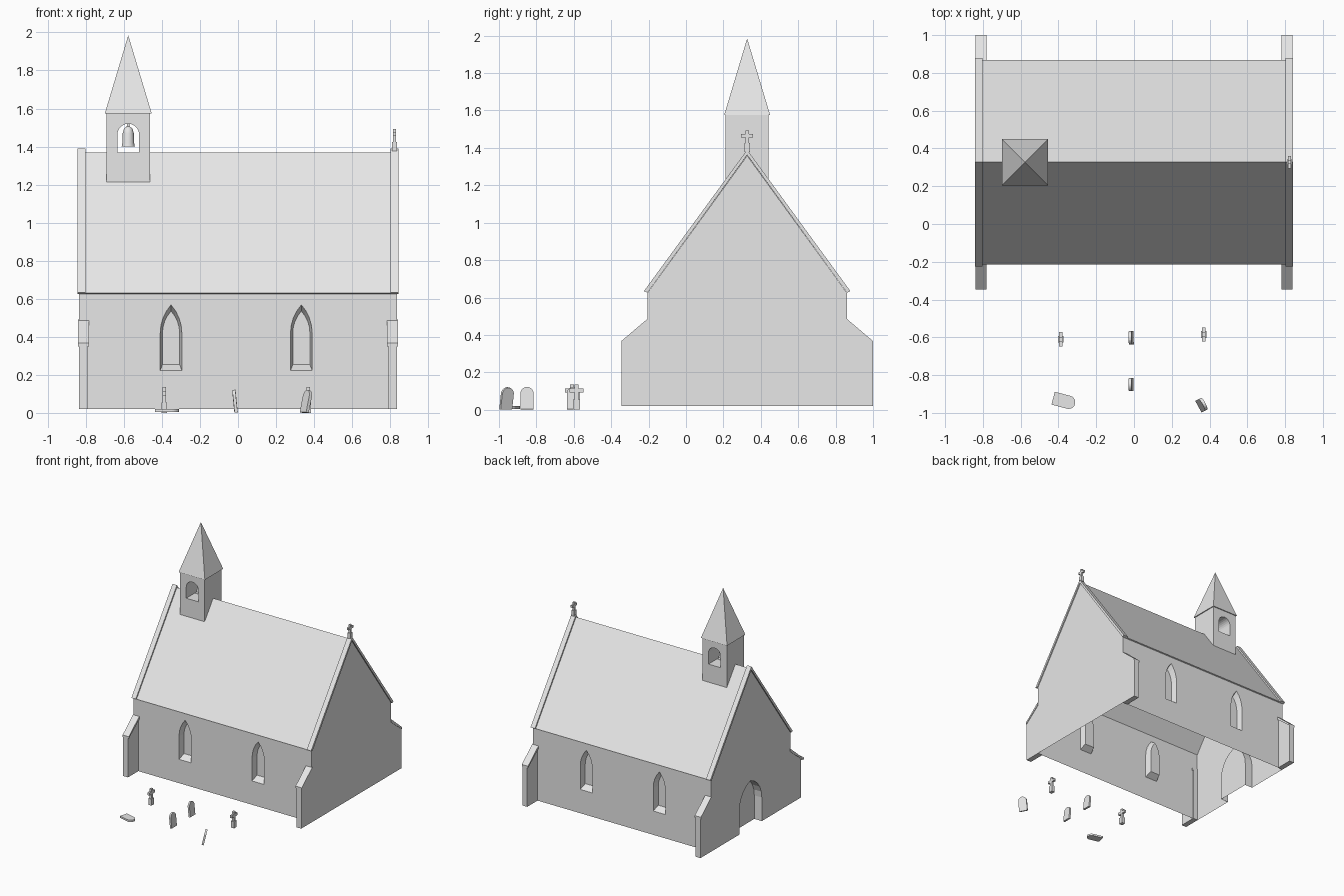
import bpy, bmesh, math
from mathutils import Matrix, Vector, Euler

if "Cube" in bpy.data.objects:
    bpy.data.objects.remove(bpy.data.objects["Cube"])

CY = 0.327     # y of the ridge line
BASE = 0.02    # bottom of the walls

stone = bpy.data.materials.new("pale_stone")
stone.use_nodes = True
stone.diffuse_color = (0.8, 0.8, 0.8, 1)
stone.node_tree.nodes["Principled BSDF"].inputs["Base Color"].default_value = (0.8, 0.8, 0.8, 1)


def finish(name, bm):
    bmesh.ops.recalc_face_normals(bm, faces=bm.faces)
    mesh = bpy.data.meshes.new(name)
    bm.to_mesh(mesh)
    bm.free()
    mesh.materials.append(stone)
    obj = bpy.data.objects.new(name, mesh)
    bpy.context.collection.objects.link(obj)
    return obj


def add_prism(bm, pts, axis, a, b, far=None):
    """Extrude a 2D outline along x or y, optionally to a different far outline."""
    def place(p, d):
        return (d, p[0], p[1]) if axis == "x" else (p[0], d, p[1])
    lo = [bm.verts.new(place(p, a)) for p in pts]
    hi = [bm.verts.new(place(p, b)) for p in far or pts]
    bm.faces.new(lo)
    bm.faces.new(hi[::-1])
    for i in range(len(pts)):
        j = (i + 1) % len(pts)
        bm.faces.new((lo[i], hi[i], hi[j], lo[j]))


def prism(name, pts, axis, a, b):
    bm = bmesh.new()
    add_prism(bm, pts, axis, a, b)
    return finish(name, bm)


def add_box(bm, size, center):
    m = Matrix.Translation(center) @ Matrix.Diagonal((*size, 1))
    bmesh.ops.create_cube(bm, size=1, matrix=m)


def arch(c, w, z0, spring, peak, n=4):
    """Arched outline centred on c; round when peak - spring equals w."""
    h = peak - spring
    r = (w * w + h * h) / (2 * w)
    end = math.asin(min(1, h / r))
    side = [(w - r + r * math.cos(end * i / n), spring + r * math.sin(end * i / n))
            for i in range(n)]
    right = [(w, z0)] + side
    return ([(c + x, z) for x, z in right] + [(c, peak)]
            + [(c - x, z) for x, z in reversed(right)])


def cut(obj, bm):
    """Subtract the shapes in bm from obj and keep the plain result."""
    cutter = finish("cutter", bm)
    cutter.hide_render = True
    mod = obj.modifiers.new("cut", "BOOLEAN")
    mod.object = cutter
    mod.operation = "DIFFERENCE"
    mod.solver = "EXACT"
    graph = bpy.context.evaluated_depsgraph_get()
    mesh = bpy.data.meshes.new_from_object(obj.evaluated_get(graph))
    obj.modifiers.clear()
    obj.data = mesh
    bpy.data.objects.remove(cutter)


# Walls: a gabled block with splayed window recesses and a door recess
HW = 0.533
walls = prism("walls", [(CY - HW, BASE), (CY + HW, BASE), (CY + HW, 0.625),
                        (CY, 1.358), (CY - HW, 0.625)], "x", -0.835, 0.835)
bm = bmesh.new()
for x in (-0.352, 0.333):
    outer = arch(x, 0.0575, 0.22, 0.42, 0.57)
    inner = arch(x, 0.045, 0.255, 0.42, 0.535)
    for s in (-1, 1):
        add_prism(bm, outer, "y", CY + s * (HW + 0.003), CY + s * (HW - 0.05), inner)
add_prism(bm, arch(CY, 0.15, BASE - 0.05, 0.22, 0.42, 5), "x", -0.9, -0.765)
cut(walls, bm)

# The walls are an open shell underneath
bm = bmesh.new()
bm.from_mesh(walls.data)
floor = [f for f in bm.faces if f.normal.z < -0.9 and f.calc_center_median().z < BASE + 0.01]
bmesh.ops.delete(bm, geom=floor, context="FACES")
bm.to_mesh(walls.data)
bm.free()


def chevron(w, eave, ridge, w2, eave2, ridge2):
    return [(CY - w, eave), (CY, ridge), (CY + w, eave),
            (CY + w2, eave2), (CY, ridge2), (CY - w2, eave2)]


# Roof covering and the raised gable copings
prism("roof", chevron(0.541, 0.63, 1.37, 0.533, 0.626, 1.359), "x", -0.81, 0.81)
for side, s in (("right", -1), ("left", 1)):
    prism(side + "_coping", chevron(0.552, 0.634, 1.39, 0.533, 0.626, 1.362),
          "x", s * 0.802, s * 0.843)

# Corner buttresses with sloping caps
for side, sx in (("right", -1), ("left", 1)):
    for end, sy in (("front", -1), ("back", 1)):
        def shift(pts):
            return [(CY + sy * y, z) for y, z in pts]
        name = side + "_" + end + "_buttress"
        prism(name, shift([(HW - 0.005, BASE), (0.672, BASE), (0.672, 0.365),
                           (HW - 0.005, 0.485)]), "x", sx * 0.79, sx * 0.835)
        prism(name + "_cap", shift([(HW - 0.005, 0.465), (0.673, 0.35), (0.673, 0.367),
                                    (HW - 0.005, 0.49)]), "x", sx * 0.782, sx * 0.84)

# Bell tower straddling the ridge, with an arched opening front to back
TX, TW = -0.577, 0.115
tower = prism("bell_tower", [(CY - TW, 1.215), (CY, 1.36), (CY + TW, 1.215),
                             (CY + TW, 1.578), (CY - TW, 1.578)], "x", TX - TW, TX + TW)
bm = bmesh.new()
add_prism(bm, arch(TX, 0.057, 1.368, 1.463, 1.52, 6), "y", CY - 0.3, CY + 0.3)
cut(tower, bm)

# Spire
bm = bmesh.new()
m = Matrix.Translation((TX, CY, 1.78)) @ Matrix.Rotation(math.pi / 4, 4, "Z")
bmesh.ops.create_cone(bm, cap_ends=True, segments=4, radius1=0.123 * math.sqrt(2),
                      radius2=0, depth=0.41, matrix=m)
finish("spire", bm)

# Bell, turned from a profile
bm = bmesh.new()
profile = [(0, 1.4), (0.035, 1.4), (0.031, 1.42), (0.029, 1.47), (0.022, 1.495),
           (0.008, 1.505), (0.006, 1.53)]
ring = [bm.verts.new((TX + r, CY, z)) for r, z in profile]
edges = [bm.edges.new(pair) for pair in zip(ring, ring[1:])]
bmesh.ops.spin(bm, geom=ring + edges, cent=(TX, CY, 0), axis=(0, 0, 1),
               angle=math.tau, steps=16)
bmesh.ops.remove_doubles(bm, verts=bm.verts, dist=0.0005)
bell = finish("bell", bm)
bpy.context.view_layer.objects.active = bell
bell.select_set(True)
bpy.ops.object.shade_smooth_by_angle(angle=math.radians(40))


# Crosses: on the gable and in the graveyard
def cross(name, loc, scale=1):
    bm = bmesh.new()
    add_box(bm, (0.03, 0.036, 0.055), (0, 0, 0.0275))
    add_box(bm, (0.018, 0.022, 0.135), (0, 0, 0.0675))
    add_box(bm, (0.018, 0.076, 0.022), (0, 0, 0.102))
    bmesh.ops.transform(bm, verts=bm.verts,
                        matrix=Matrix.Translation(loc) @ Matrix.Scale(scale, 4))
    finish(name, bm)


cross("gable_cross", (0.823, CY, 1.378), 0.85)
cross("grave_cross_right", (-0.387, -0.61, 0))
cross("grave_cross_left", (0.37, -0.585, 0))


# Round-topped headstones, some leaning or fallen
def headstone(name, loc, rot):
    bm = bmesh.new()
    add_prism(bm, arch(0, 0.035, 0, 0.085, 0.12, 5), "x", -0.008, 0.008)
    m = Matrix.Translation(loc) @ Euler(rot).to_matrix().to_4x4()
    bmesh.ops.transform(bm, verts=bm.verts, matrix=m)
    finish(name, bm)


headstone("headstone_back", (-0.01, -0.602, 0.002), (0, -0.1, 0.03))
headstone("headstone_front", (-0.01, -0.85, 0.002), (0, -0.1, 0))
headstone("headstone_leaning", (0.348, -0.964, 0.002), (0, 0.22, 0.5))
headstone("headstone_fallen", (-0.428, -0.922, 0.013), (0, math.pi / 2, -0.26))
